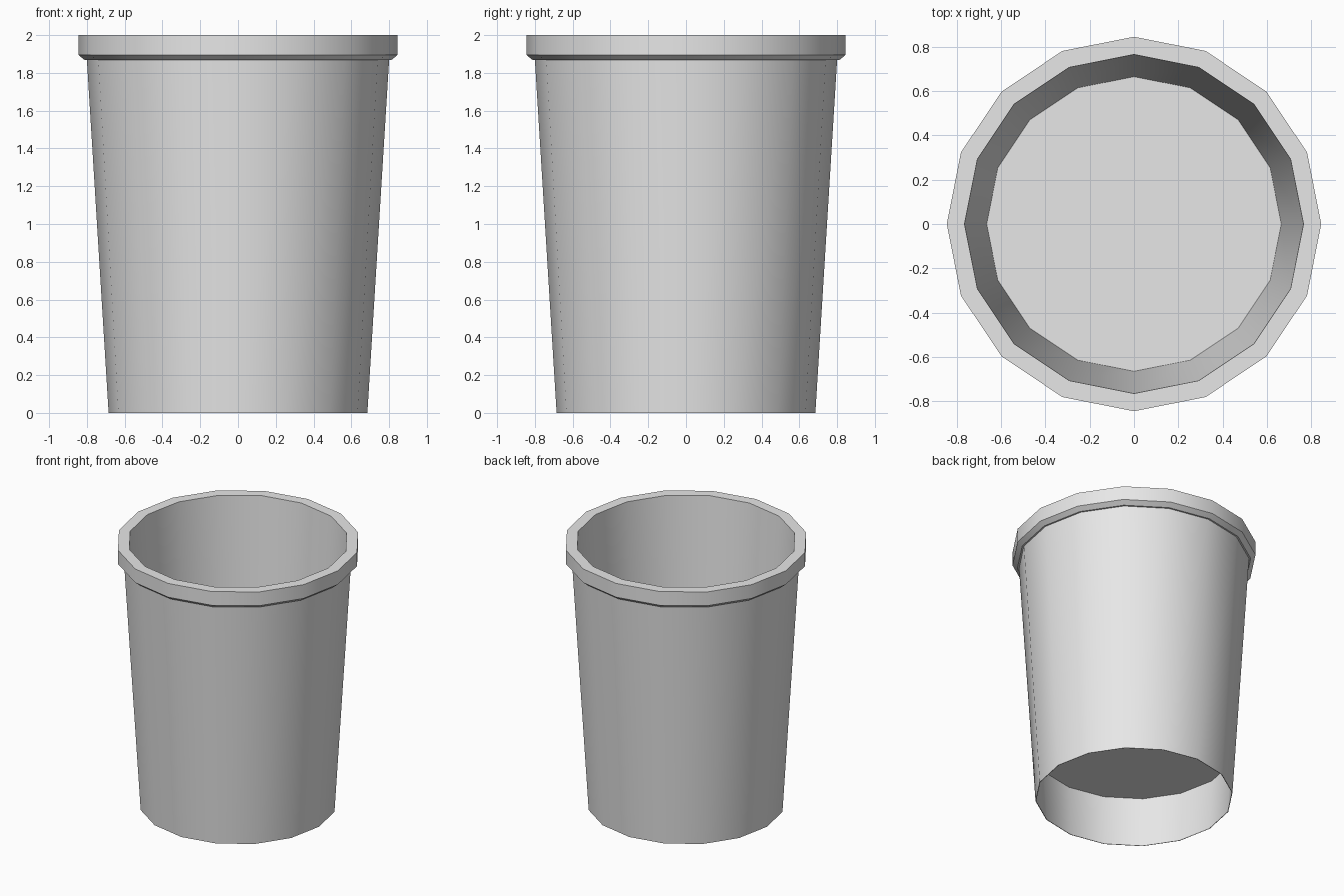
import bpy, bmesh, math

cube = bpy.data.objects.get("Cube")
if cube:
    bpy.data.objects.remove(cube, do_unlink=True)

SIDES = 16


def make_material(name, colour):
    mat = bpy.data.materials.new(name)
    mat.use_nodes = True
    mat.diffuse_color = colour
    mat.node_tree.nodes["Principled BSDF"].inputs["Base Color"].default_value = colour
    return mat


def lathe(name, profile, mat):
    """Spin a closed (radius, height) profile around z; radius 0 becomes a pole."""
    bm = bmesh.new()
    rings = []
    for r, z in profile:
        if r == 0:
            rings.append([bm.verts.new((0, 0, z))] * SIDES)
            continue
        angles = [math.tau * i / SIDES for i in range(SIDES)]
        rings.append([bm.verts.new((r * math.cos(a), r * math.sin(a), z)) for a in angles])
    for low, high in zip(rings, rings[1:]):
        for i in range(SIDES):
            j = (i + 1) % SIDES
            corners = dict.fromkeys((low[i], low[j], high[j], high[i]))
            bm.faces.new(list(corners))
    bmesh.ops.recalc_face_normals(bm, faces=bm.faces)
    mesh = bpy.data.meshes.new(name)
    bm.to_mesh(mesh)
    bm.free()
    mesh.materials.append(mat)
    obj = bpy.data.objects.new(name, mesh)
    bpy.context.collection.objects.link(obj)
    bpy.ops.object.select_all(action='DESELECT')
    obj.select_set(True)
    bpy.context.view_layer.objects.active = obj
    bpy.ops.object.shade_smooth_by_angle(angle=math.radians(30))
    return obj


grey = make_material("light_grey", (0.8, 0.8, 0.8, 1))

# Tapered bin with a raised floor, a hollow base skirt and a thick rolled rim
lathe("bin", [
    (0, 0.39),       # underside of the raised floor
    (0.704, 0.39),
    (0.681, 0),      # inside of the base skirt
    (0.685, 0),
    (0.80, 1.868),   # outer wall
    (0.812, 1.868),  # rim lip and bevel
    (0.845, 1.895),
    (0.845, 2),
    (0.765, 2),      # rim top
    (0.665, 0.40),   # inner wall
    (0, 0.40),       # floor
], grey)
